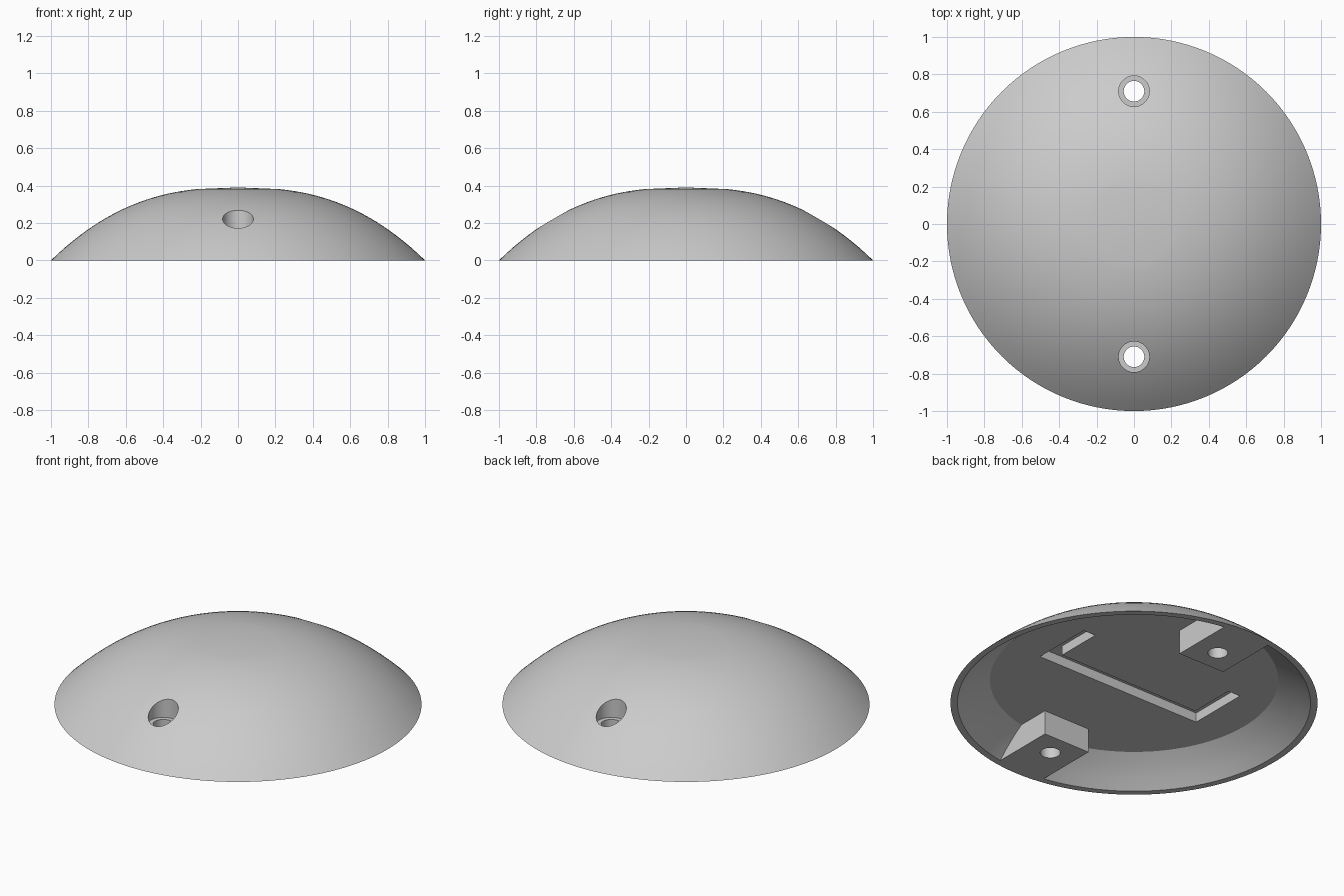
import bpy, bmesh, math

if "Cube" in bpy.data.objects:
    bpy.data.objects.remove(bpy.data.objects["Cube"])

grey = bpy.data.materials.new("light grey")
grey.use_nodes = True
grey.diffuse_color = (0.6, 0.6, 0.6, 1)
grey.node_tree.nodes["Principled BSDF"].inputs["Base Color"].default_value = (0.6, 0.6, 0.6, 1)

HEIGHT, CEILING = 0.39, 0.145


def add_object(name, bm):
    bmesh.ops.recalc_face_normals(bm, faces=bm.faces)
    mesh = bpy.data.meshes.new(name)
    bm.to_mesh(mesh)
    bm.free()
    mesh.materials.append(grey)
    obj = bpy.data.objects.new(name, mesh)
    bpy.context.collection.objects.link(obj)
    return obj


def revolve(name, profile, segments=128):
    """Spin a profile of (radius, z) that starts and ends on the axis."""
    bm = bmesh.new()
    verts = [bm.verts.new((r, 0, z)) for r, z in profile]
    edges = [bm.edges.new(pair) for pair in zip(verts, verts[1:])]
    bmesh.ops.spin(bm, geom=verts + edges, cent=(0, 0, 0), axis=(0, 0, 1),
                   angle=math.tau, steps=segments)
    bmesh.ops.remove_doubles(bm, verts=bm.verts, dist=1e-4)
    return add_object(name, bm)


def prism(name, outline, z0, z1):
    """Extrude a flat outline from z0 up to z1."""
    bm = bmesh.new()
    face = bm.faces.new([bm.verts.new((x, y, z0)) for x, y in outline])
    top = bmesh.ops.extrude_face_region(bm, geom=[face])["geom"]
    bmesh.ops.translate(bm, vec=(0, 0, z1 - z0),
                        verts=[v for v in top if isinstance(v, bmesh.types.BMVert)])
    return add_object(name, bm)


def circle(radius, y, sides=48):
    return [(radius * math.cos(math.tau * i / sides), y + radius * math.sin(math.tau * i / sides))
            for i in range(sides)]


def cut(target, cutter):
    mod = target.modifiers.new("cut", "BOOLEAN")
    mod.operation, mod.solver, mod.object = "DIFFERENCE", "EXACT", cutter
    bpy.context.view_layer.objects.active = target
    bpy.ops.object.modifier_apply(modifier=mod.name)
    bpy.data.objects.remove(cutter)


# Domed shell: shallow curve with a slightly coned tip
radii = [0, 0.22] + [0.22 + 0.78 * i / 20 for i in range(1, 21)]
dome = revolve("domed_cover", [(r, HEIGHT * (1 - r ** 2.5)) for r in radii] + [(0, 0)])

# Hollow underside, leaving two mounting blocks standing
cavity = revolve("cavity_cutter", [(0, -0.1), (0.962, -0.1), (0.962, 0), (0.91, 0.05),
                                   (0.85, 0.1), (0.785, CEILING), (0, CEILING)])
for side in (-1, 1):
    block = [(-0.155, 0.57 * side), (0.155, 0.57 * side), (0.155, 1.1 * side), (-0.155, 1.1 * side)]
    cut(cavity, prism("block_cutter", block, -0.2, 0.4))
cut(dome, cavity)

# Counterbored screw holes through the blocks
for side in (-1, 1):
    cut(dome, prism("screw_cutter", circle(0.055, 0.71 * side), -0.1, 0.5))
    cut(dome, prism("counterbore_cutter", circle(0.082, 0.71 * side), 0.155, 0.5))

# U-shaped groove in the ceiling
groove = [(-0.555, -0.135), (0.555, -0.135), (0.555, 0.235), (0.474, 0.235),
          (0.474, -0.045), (-0.474, -0.045), (-0.474, 0.235), (-0.555, 0.235)]
cut(dome, prism("groove_cutter", groove, 0.05, CEILING + 0.057))

# Smooth curves with crisp edges
bpy.ops.object.select_all(action="DESELECT")
dome.select_set(True)
bpy.context.view_layer.objects.active = dome
bpy.ops.object.shade_smooth_by_angle(angle=math.radians(25))
